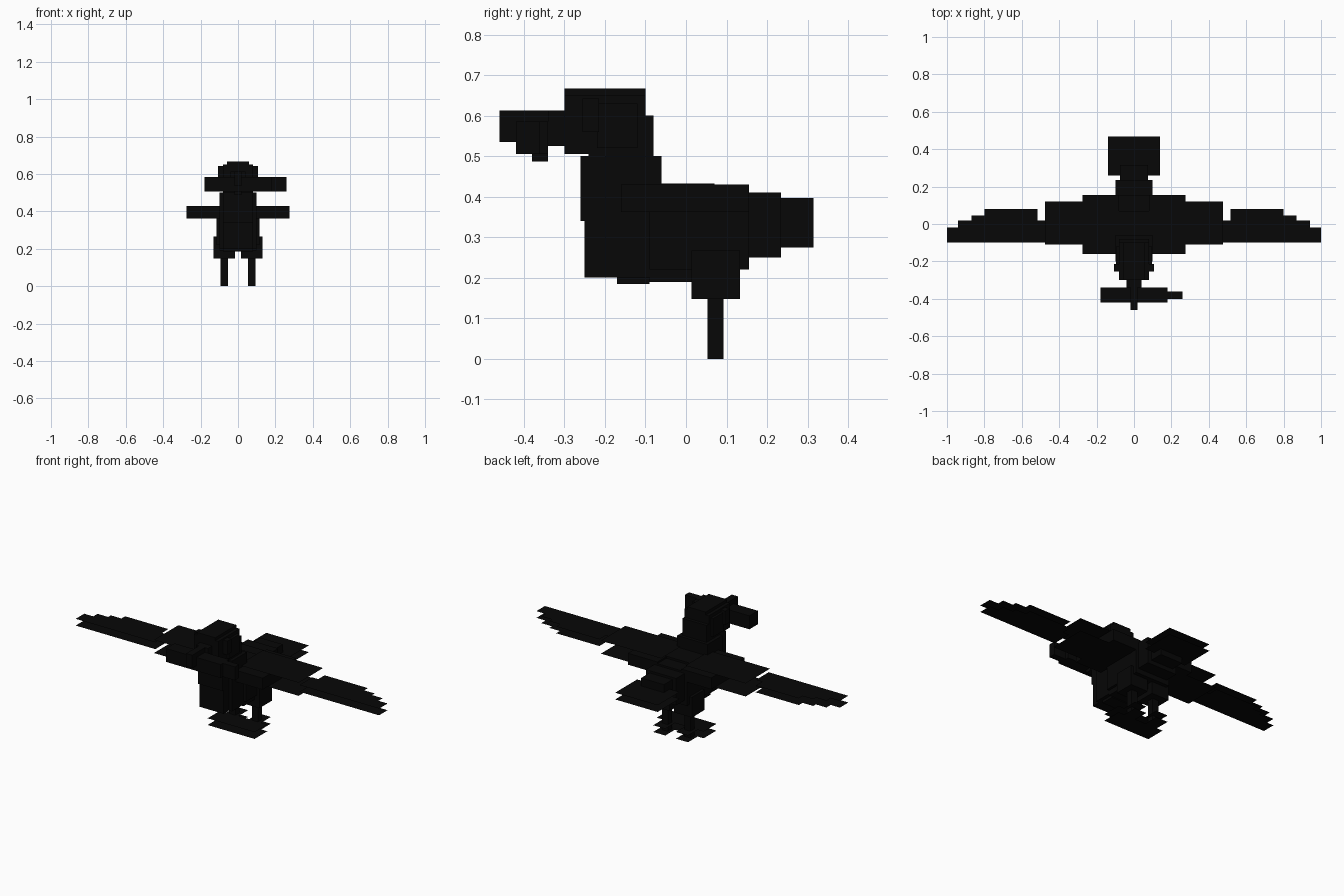
import bpy
import bmesh

cube = bpy.data.objects.get("Cube")
if cube:
    bpy.data.objects.remove(cube, do_unlink=True)

black = bpy.data.materials.new("soot black")
black.use_nodes = True
black.diffuse_color = (0.002, 0.002, 0.002, 1)
black.node_tree.nodes["Principled BSDF"].inputs["Base Color"].default_value = black.diffuse_color


def finish(name, bm):
    mesh = bpy.data.meshes.new(name)
    bm.to_mesh(mesh)
    bm.free()
    mesh.materials.append(black)
    obj = bpy.data.objects.new(name, mesh)
    bpy.context.collection.objects.link(obj)
    return obj


def box(name, x, y, z):
    """Box between the (low, high) ranges on each axis."""
    bm = bmesh.new()
    bmesh.ops.create_cube(bm, size=1)
    for v in bm.verts:
        v.co = [sum(r) / 2 + c * (r[1] - r[0]) for r, c in zip((x, y, z), v.co)]
    return finish(name, bm)


def centred(name, half, y, z):
    return box(name, (-half, half), y, z)


def sheets(name, side, rects, z):
    """Open layers: every (x0, x1, y0, y1) rectangle repeated at each height."""
    bm = bmesh.new()
    for height in z:
        for x0, x1, y0, y1 in rects:
            corners = [(x0, y0), (x1, y0), (x1, y1), (x0, y1)]
            bm.faces.new([bm.verts.new((side * px, py, height)) for px, py in corners])
    if side < 0:
        bmesh.ops.reverse_faces(bm, faces=bm.faces)
    return finish(name, bm)


def spread(side, r):
    return tuple(sorted(side * c for c in r))


# Body, chest and rump
centred("breast", 0.08, (-0.25, -0.17), (0.20, 0.42))
centred("chest", 0.10, (-0.20, -0.09), (0.20, 0.42))
centred("belly", 0.08, (-0.17, -0.09), (0.185, 0.30))
centred("body", 0.115, (-0.09, 0.155), (0.22, 0.42))
centred("body_underside", 0.10, (-0.09, 0.10), (0.19, 0.24))
centred("back", 0.10, (-0.09, 0.07), (0.40, 0.432))
centred("rump", 0.10, (0.13, 0.235), (0.25, 0.41))
centred("tail_base", 0.075, (0.235, 0.315), (0.275, 0.397))
sheets("tail_feathers", 1, [(-0.14, 0.14, 0.26, 0.467)], (0.31, 0.35))

# Neck and head
centred("throat", 0.08, (-0.26, -0.06), (0.34, 0.50))
centred("neck", 0.10, (-0.20, -0.06), (0.34, 0.50))
centred("head", 0.08, (-0.30, -0.10), (0.505, 0.65))
centred("crown", 0.06, (-0.30, -0.10), (0.64, 0.667))
centred("nape", 0.08, (-0.24, -0.08), (0.49, 0.60))

# Beak
centred("beak_base", 0.04, (-0.34, -0.30), (0.525, 0.613))
centred("beak", 0.02, (-0.46, -0.30), (0.535, 0.613))
centred("beak_hook", 0.02, (-0.38, -0.34), (0.487, 0.54))

# Fish held crosswise in the beak
box("fish_body", (-0.18, 0.18), (-0.42, -0.34), (0.505, 0.585))
box("fish_tail", (0.18, 0.26), (-0.40, -0.36), (0.505, 0.585))

# Wing feathers step back towards the tip: (start, end, trailing edge)
steps = [(0.475, 0.515, 0.02), (0.515, 0.80, 0.08), (0.80, 0.87, 0.045),
         (0.87, 0.94, 0.02), (0.94, 1.0, -0.02)]
feathers = [(x0, x1, -0.10, y1) for x0, x1, y1 in steps]
inner_wing = [(0.08, 0.477, -0.11, 0.12)]
foot = [(0.0, 0.155, -0.065, 0.055), (0.035, 0.115, 0.055, 0.145)]

# Paired parts
for side, label in ((1, "left"), (-1, "right")):
    box(label + "_shoulder", spread(side, (0.08, 0.275)), (-0.16, 0.155), (0.362, 0.43))
    sheets(label + "_inner_wing", side, inner_wing, (0.36, 0.438))
    sheets(label + "_wing_feathers", side, feathers, (0.38, 0.42))
    box(label + "_brow", spread(side, (0.07, 0.108)), (-0.255, -0.215), (0.56, 0.642))
    box(label + "_cheek", spread(side, (0.07, 0.095)), (-0.22, -0.12), (0.52, 0.63))
    box(label + "_thigh", spread(side, (0.015, 0.132)), (0.013, 0.133), (0.147, 0.267))
    box(label + "_leg", spread(side, (0.054, 0.094)), (0.053, 0.093), (0.0, 0.16))
    sheets(label + "_foot", side, foot, (0.0, 0.04))
